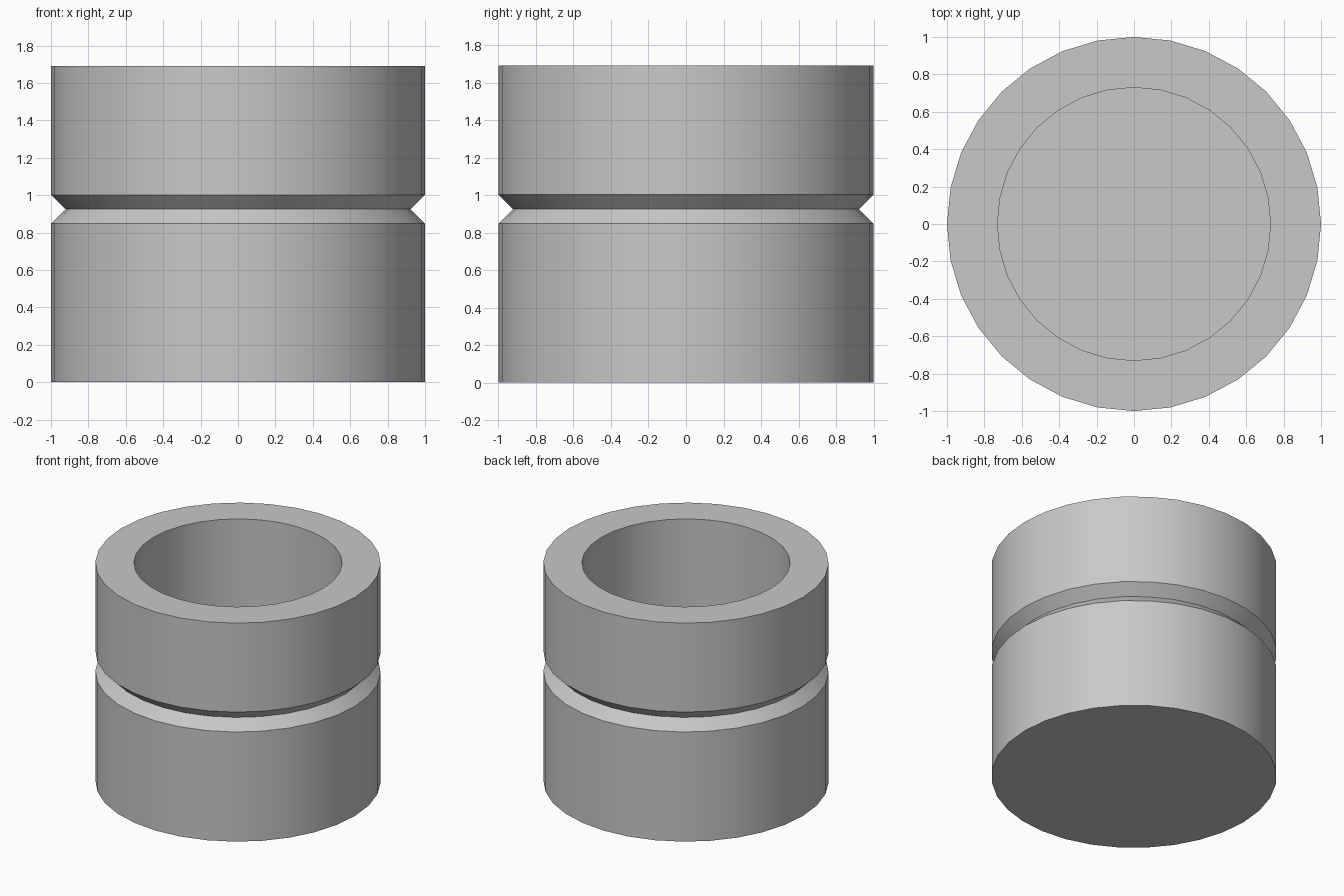
import bpy, bmesh, math

cube = bpy.data.objects.get("Cube")
if cube:
    bpy.data.objects.remove(cube, do_unlink=True)

SEGMENTS = 32
RADIUS, HEIGHT = 1.0, 1.69
BORE, FLOOR = 0.73, 0.27
GROOVE_Z, GROOVE = 0.925, 0.077

# Plain grey for the whole body
grey = bpy.data.materials.new("plain_grey")
grey.use_nodes = True
colour = (0.58, 0.58, 0.58, 1)
grey.diffuse_color = colour
grey.node_tree.nodes["Principled BSDF"].inputs["Base Color"].default_value = colour

# Half section: base, outer wall with V groove, rim, bore and floor
profile = [
    (0, 0), (RADIUS, 0),
    (RADIUS, GROOVE_Z - GROOVE), (RADIUS - GROOVE, GROOVE_Z), (RADIUS, GROOVE_Z + GROOVE),
    (RADIUS, HEIGHT), (BORE, HEIGHT), (BORE, FLOOR), (0, FLOOR),
]

# Turn the section around the vertical axis
bm = bmesh.new()
verts = [bm.verts.new((r, 0, z)) for r, z in profile]
edges = [bm.edges.new(pair) for pair in zip(verts, verts[1:])]
bmesh.ops.spin(bm, geom=verts + edges, cent=(0, 0, 0), axis=(0, 0, 1),
               angle=math.tau, steps=SEGMENTS, use_duplicate=False)
bmesh.ops.remove_doubles(bm, verts=bm.verts[:], dist=0.0001)
bmesh.ops.dissolve_degenerate(bm, edges=bm.edges[:], dist=0.0001)
bmesh.ops.recalc_face_normals(bm, faces=bm.faces[:])

mesh = bpy.data.meshes.new("grooved_cup")
bm.to_mesh(mesh)
bm.free()
mesh.materials.append(grey)
cup = bpy.data.objects.new("grooved_cup", mesh)
bpy.context.collection.objects.link(cup)

# Smooth walls with sharp rims and groove edges
bpy.ops.object.select_all(action="DESELECT")
cup.select_set(True)
bpy.context.view_layer.objects.active = cup
bpy.ops.object.shade_smooth_by_angle(angle=math.radians(30))
